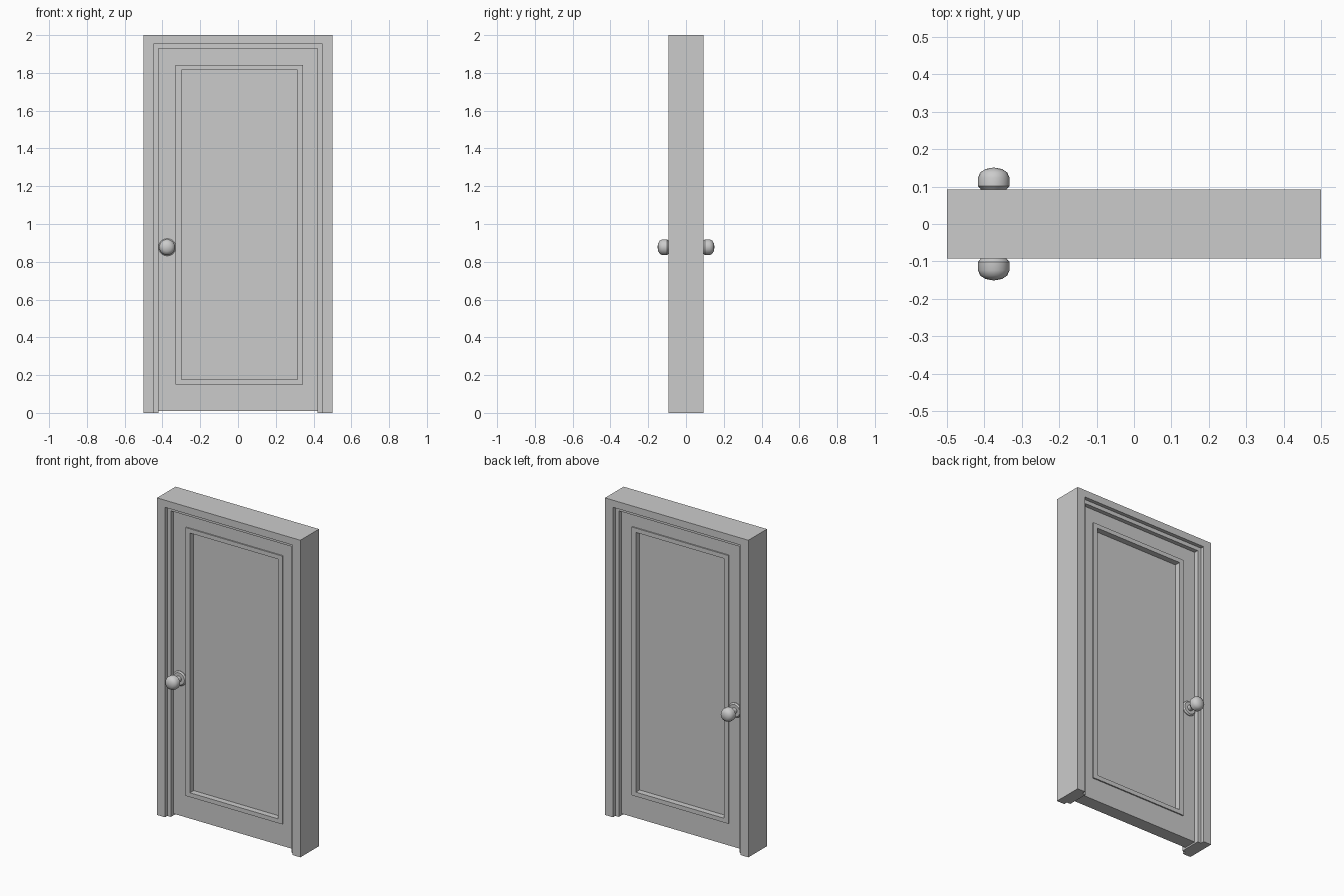
import bpy
import bmesh
import math
from mathutils import Matrix

if "Cube" in bpy.data.objects:
    bpy.data.objects.remove(bpy.data.objects["Cube"], do_unlink=True)

grey = bpy.data.materials.new("plain_grey")
grey.use_nodes = True
grey.diffuse_color = (0.6, 0.6, 0.6, 1)
grey.node_tree.nodes["Principled BSDF"].inputs["Base Color"].default_value = (0.6, 0.6, 0.6, 1)


def add_object(name, bm):
    bmesh.ops.recalc_face_normals(bm, faces=bm.faces)
    mesh = bpy.data.meshes.new(name)
    bm.to_mesh(mesh)
    bm.free()
    mesh.materials.append(grey)
    obj = bpy.data.objects.new(name, mesh)
    bpy.context.collection.objects.link(obj)
    return obj


def border(name, outer, inner, half_depth, closed=True):
    """Rectangular surround; rects are (left, right, bottom, top). Open ones have no sill."""
    bm = bmesh.new()

    def loop(rect):
        l, r, b, t = rect
        return [bm.verts.new((x, -half_depth, z)) for x, z in ((l, b), (l, t), (r, t), (r, b))]

    a, c = loop(outer), loop(inner)
    for i in range(4 if closed else 3):
        j = (i + 1) % 4
        bm.faces.new((a[i], a[j], c[j], c[i]))
    result = bmesh.ops.extrude_face_region(bm, geom=bm.faces[:], use_keep_orig=True)
    moved = [g for g in result["geom"] if isinstance(g, bmesh.types.BMVert)]
    bmesh.ops.translate(bm, verts=moved, vec=(0, 2 * half_depth, 0))
    return add_object(name, bm)


def box(name, rect, half_depth):
    l, r, b, t = rect
    bm = bmesh.new()
    bmesh.ops.create_cube(bm, size=1)
    bmesh.ops.scale(bm, vec=(r - l, 2 * half_depth, t - b), verts=bm.verts)
    bmesh.ops.translate(bm, vec=((l + r) / 2, 0, (b + t) / 2), verts=bm.verts)
    return add_object(name, bm)


# Stepped door frame, open at the floor
casing_edge = (-0.445, 0.445, 0, 1.955)
leaf_edge = (-0.42, 0.42, 0, 1.93)
border("door_casing", (-0.5, 0.5, 0, 2), casing_edge, 0.0925, closed=False)
border("door_stop", casing_edge, leaf_edge, 0.069, closed=False)

# Door leaf: stiles and rails, raised moulding, sunken panel
moulding_edge = (-0.33, 0.345, 0.15, 1.842)
panel_edge = (-0.30, 0.315, 0.177, 1.815)
border("door_stiles_and_rails", (-0.42, 0.42, 0.01, 1.93), moulding_edge, 0.042)
border("panel_moulding", moulding_edge, panel_edge, 0.05)
box("sunken_panel", panel_edge, 0.013)

# Turned knob profiles: (radius, distance from the door's middle)
rosette = [(0, 0.038), (0.046, 0.038), (0.046, 0.046), (0.038, 0.053), (0, 0.053)]
knob = [(0, 0.05), (0.018, 0.05), (0.018, 0.078), (0.033, 0.091), (0.042, 0.101),
        (0.042, 0.124), (0.036, 0.138), (0.022, 0.147), (0, 0.151)]


def turned(name, profile, side):
    bm = bmesh.new()
    verts = [bm.verts.new((r, 0, d)) for r, d in profile]
    edges = [bm.edges.new(pair) for pair in zip(verts, verts[1:])]
    bmesh.ops.spin(bm, geom=verts + edges, cent=(0, 0, 0), axis=(0, 0, 1),
                   angle=math.tau, steps=20)
    bmesh.ops.remove_doubles(bm, verts=bm.verts, dist=0.0001)
    bm.transform(Matrix.Translation((-0.375, 0, 0.877))
                 @ Matrix.Rotation(-side * math.pi / 2, 4, "X"))
    obj = add_object(name, bm)
    bpy.ops.object.select_all(action="DESELECT")
    obj.select_set(True)
    bpy.context.view_layer.objects.active = obj
    bpy.ops.object.shade_smooth_by_angle(angle=math.radians(35))


# Matching knobs on both faces
for label, side in (("front", -1), ("back", 1)):
    turned(label + "_rosette", rosette, side)
    turned(label + "_knob", knob, side)
